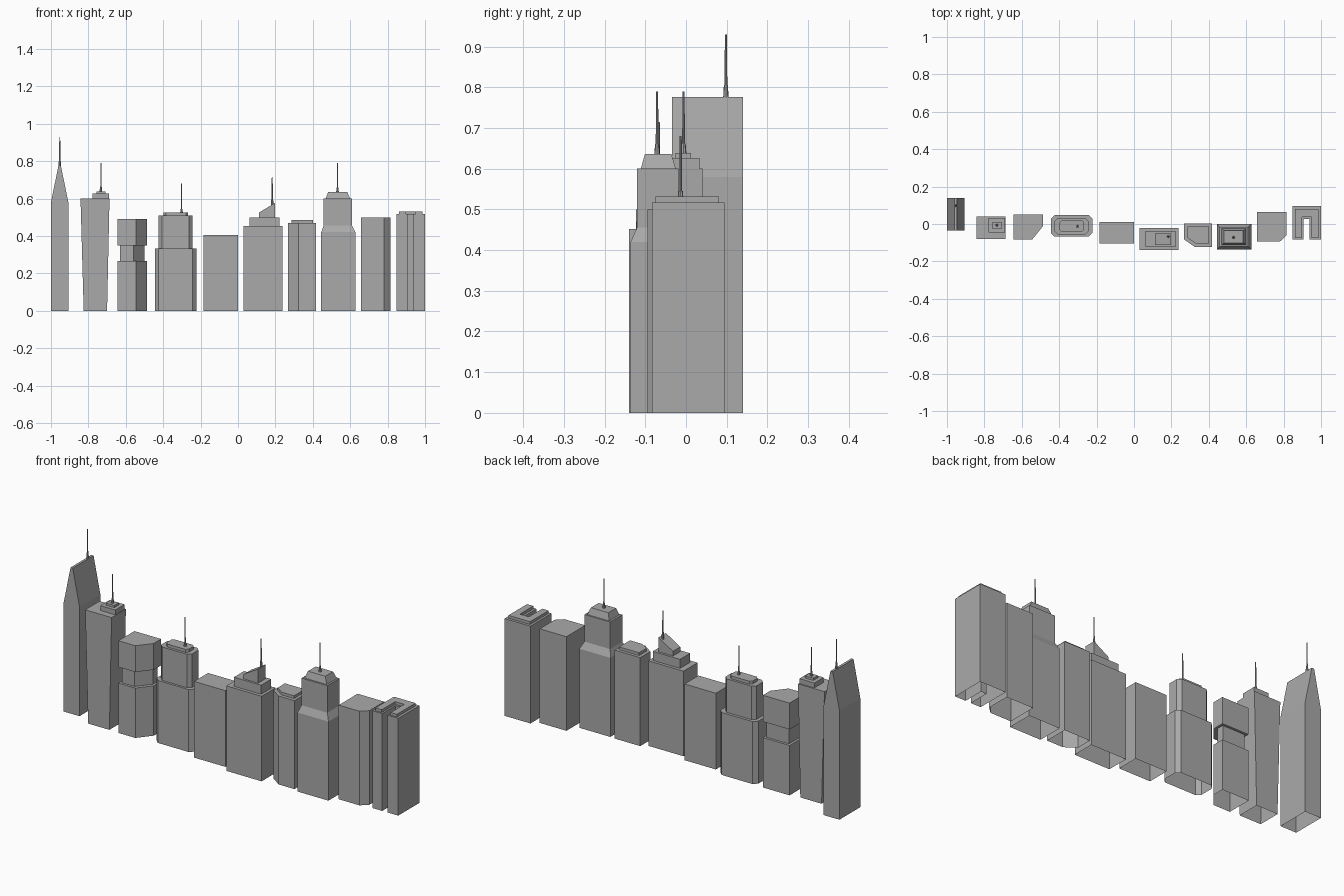
import bpy
import bmesh
from math import cos, sin, tau

cube = bpy.data.objects.get("Cube")
if cube:
    bpy.data.objects.remove(cube, do_unlink=True)

grey = bpy.data.materials.new("concrete grey")
grey.use_nodes = True
grey.diffuse_color = (0.4, 0.4, 0.4, 1)
grey.node_tree.nodes["Principled BSDF"].inputs["Base Color"].default_value = (0.4, 0.4, 0.4, 1)


def plan(x0, x1, y0, y1, fl=None, fr=None, br=None, bl=None):
    """Counter-clockwise rectangle; each named corner may be cut by (dx, dy)."""
    points = []
    corners = ((x0, y0, 1, 1, fl, False), (x1, y0, -1, 1, fr, True),
               (x1, y1, -1, -1, br, False), (x0, y1, 1, -1, bl, True))
    for x, y, sx, sy, cut, along_x_first in corners:
        if not cut:
            points.append((x, y))
            continue
        pair = [(x, y + sy * cut[1]), (x + sx * cut[0], y)]
        points += pair[::-1] if along_x_first else pair
    return points


def octagon(x0, x1, y0, y1, c):
    return plan(x0, x1, y0, y1, (c, c), (c, c), (c, c), (c, c))


def horseshoe(x0, x1, y0, y1, s0, s1, depth):
    return [(x0, y0), (s0, y0), (s0, depth), (s1, depth),
            (s1, y0), (x1, y0), (x1, y1), (x0, y1)]


def prism(name, base, z0, z1, top=None, floor=False, lean=None):
    """Open-bottomed prism; top outline may differ, lean gives roof height from x."""
    bm = bmesh.new()
    low = [bm.verts.new((x, y, z0)) for x, y in base]
    high = [bm.verts.new((x, y, lean(x) if lean else z1)) for x, y in (top or base)]
    for i in range(len(low)):
        j = (i + 1) % len(low)
        bm.faces.new((low[i], low[j], high[j], high[i]))
    bm.faces.new(high)
    if floor:
        bm.faces.new(low[::-1])
    mesh = bpy.data.meshes.new(name)
    bm.to_mesh(mesh)
    bm.free()
    mesh.materials.append(grey)
    obj = bpy.data.objects.new(name, mesh)
    bpy.context.collection.objects.link(obj)
    return obj


def antenna(name, x, y, z0, z1, z2):
    """Short thick socket with a thin mast above it."""
    def ring(r):
        return [(x + r * cos(tau * i / 8), y + r * sin(tau * i / 8)) for i in range(8)]
    prism(name + "_socket", ring(0.007), z0, z1, ring(0.005))
    prism(name + "_mast", ring(0.0035), z1, z2, ring(0.0025))


# Gabled tower with a ridge running front to back
prism("gable_tower_walls", plan(-1, -0.907, -0.035, 0.14), 0, 0.58)
prism("gable_tower_roof", plan(-1, -0.907, -0.035, 0.14), 0.58, 0.776,
      plan(-0.96, -0.947, -0.035, 0.14))
antenna("gable_tower", -0.953, 0.098, 0.77, 0.805, 0.93)

# Flared tower with stepped roof
prism("flared_tower_walls", plan(-0.825, -0.7, -0.08, 0.04), 0, 0.6,
      plan(-0.842, -0.687, -0.08, 0.04))
prism("flared_tower_lower_step", plan(-0.778, -0.69, -0.045, 0.033), 0.6, 0.626)
prism("flared_tower_upper_step", plan(-0.757, -0.709, -0.026, 0.012), 0.626, 0.638)
antenna("flared_tower", -0.733, -0.006, 0.638, 0.662, 0.79)

# Waisted tower with one cut corner
cut = (0.058, 0.072)
body = plan(-0.644, -0.487, -0.084, 0.05, fr=cut)
prism("waisted_tower_base", body, 0, 0.265)
prism("waisted_tower_waist", plan(-0.631, -0.5, -0.071, 0.037, fr=cut), 0.265, 0.35)
prism("waisted_tower_head", body, 0.35, 0.49, floor=True)

# Eight-sided stepped tower
prism("octagon_tower_base", octagon(-0.444, -0.222, -0.068, 0.047, 0.02), 0, 0.332)
prism("octagon_tower_shaft", octagon(-0.425, -0.243, -0.056, 0.032, 0.018), 0.332, 0.51)
prism("octagon_tower_cap", octagon(-0.398, -0.267, -0.043, 0.02, 0.012), 0.51, 0.526)
antenna("octagon_tower", -0.302, -0.013, 0.526, 0.545, 0.68)

# Plain block
prism("plain_block", plan(-0.184, 0, -0.105, 0.012), 0, 0.405)

# Stepped tower with a slanted penthouse
prism("slant_tower_base", plan(0.03, 0.237, -0.14, -0.022), 0, 0.452)
prism("slant_tower_step", plan(0.062, 0.222, -0.123, -0.038), 0.452, 0.5)
prism("slant_tower_penthouse", plan(0.112, 0.197, -0.112, -0.05), 0.5, 0.58,
      lean=lambda x: 0.525 + (x - 0.112) * 0.6)
antenna("slant_tower", 0.183, -0.067, 0.56, 0.6, 0.715)

# Small tower with one cut corner and a low cap
prism("corner_tower_walls", plan(0.267, 0.417, -0.122, 0.003, fl=(0.057, 0.04)), 0, 0.47)
prism("corner_tower_cap", plan(0.285, 0.402, -0.104, -0.013, fl=(0.045, 0.03)), 0.47, 0.485)

# Shouldered tower with a sloped crown
wide = plan(0.445, 0.627, -0.136, 0)
slim = plan(0.458, 0.609, -0.12, -0.018)
prism("shouldered_tower_base", wide, 0, 0.42)
prism("shouldered_tower_shoulder", wide, 0.42, 0.456, slim)
prism("shouldered_tower_shaft", slim, 0.456, 0.6)
prism("shouldered_tower_crown", plan(0.469, 0.599, -0.111, -0.025), 0.6, 0.636,
      plan(0.482, 0.584, -0.101, -0.036))
antenna("shouldered_tower", 0.532, -0.071, 0.636, 0.66, 0.79)

# Block with a small cut corner
prism("cut_block", plan(0.658, 0.815, -0.094, 0.064, fr=(0.035, 0.033)), 0, 0.5)

# Horseshoe tower with a slot open to the front
prism("horseshoe_tower_walls", horseshoe(0.848, 1, -0.083, 0.095, 0.906, 0.938, 0.028), 0, 0.517)
prism("horseshoe_tower_cap", horseshoe(0.86, 0.987, -0.075, 0.081, 0.897, 0.95, 0.038), 0.517, 0.532)
